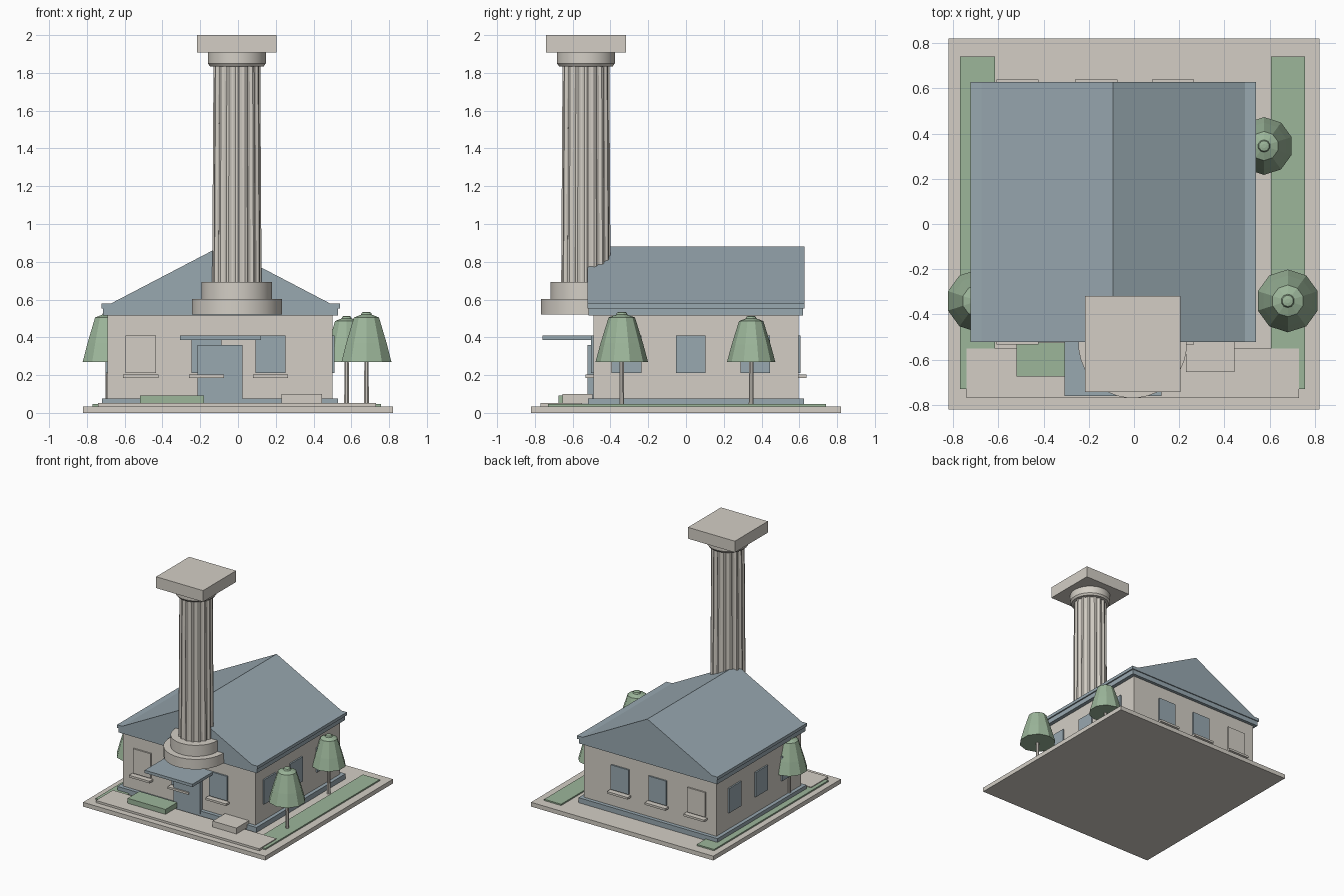
import bpy, bmesh, math

if "Cube" in bpy.data.objects:
    bpy.data.objects.remove(bpy.data.objects["Cube"])


def material(name, r, g, b):
    linear = [((c / 255 + 0.055) / 1.055) ** 2.4 for c in (r, g, b)] + [1]
    m = bpy.data.materials.new(name)
    m.use_nodes = True
    m.diffuse_color = linear
    m.node_tree.nodes["Principled BSDF"].inputs["Base Color"].default_value = linear
    return m


STONE = material("warm stone", 211, 206, 197)
SLATE = material("slate blue", 152, 168, 176)
LEAF = material("sage green", 156, 182, 154)


def finish(name, bm, mat, loc=(0, 0, 0)):
    bmesh.ops.recalc_face_normals(bm, faces=bm.faces)
    me = bpy.data.meshes.new(name)
    bm.to_mesh(me)
    bm.free()
    me.materials.append(mat)
    ob = bpy.data.objects.new(name, me)
    ob.location = loc
    bpy.context.collection.objects.link(ob)
    return ob


def box(name, mat, x, y, z):
    """Box from (min, max) ranges."""
    bm = bmesh.new()
    bmesh.ops.create_cube(bm, size=1)
    for v in bm.verts:
        v.co = [sum(r) / 2 + c * (r[1] - r[0]) for c, r in zip(v.co, (x, y, z))]
    return finish(name, bm, mat)


def loft(name, mat, loc, profile, sides, flute=0):
    """Closed stack of rings from (radius, height) pairs, optionally fluted."""
    bm = bmesh.new()
    rings = []
    for r, z in profile:
        ring = []
        for i in range(sides):
            a = math.tau * (i + 0.5) / sides
            rr = r - (flute if i % 4 in (1, 2) else 0)
            ring.append(bm.verts.new((rr * math.cos(a), rr * math.sin(a), z)))
        rings.append(ring)
    for lo, hi in zip(rings, rings[1:]):
        for i in range(sides):
            j = (i + 1) % sides
            bm.faces.new((lo[i], lo[j], hi[j], hi[i]))
    bm.faces.new(rings[0])
    bm.faces.new(rings[-1])
    return finish(name, bm, mat, loc)


def smooth(ob):
    bpy.ops.object.select_all(action="DESELECT")
    ob.select_set(True)
    bpy.context.view_layer.objects.active = ob
    bpy.ops.object.shade_smooth_by_angle(angle=math.radians(30))


# Grounds
box("ground_slab", STONE, (-.82, .82), (-.82, .82), (0, .035))
box("forecourt", STONE, (-.74, .73), (-.77, -.55), (.035, .052))
box("lawn_left", LEAF, (.605, .757), (-.73, .74), (.035, .046))
box("lawn_right", LEAF, (-.77, -.615), (-.73, .74), (.035, .046))
box("planter", LEAF, (-.52, -.18), (-.675, -.525), (.05, .092))
box("bench", STONE, (.23, .445), (-.655, -.495), (.05, .1))

# House body
box("plinth", SLATE, (-.72, .53), (-.52, .625), (.035, .076))
box("walls", STONE, (-.69, .5), (-.49, .595), (.05, .52))
box("eaves_lower", SLATE, (-.715, .53), (-.515, .62), (.515, .553))
box("eaves_upper", SLATE, (-.722, .54), (-.522, .628), (.553, .578))

# Gabled roof
bm = bmesh.new()
section = [(-.675, .578), (.49, .578), (-.092, .882)]
tri = bm.faces.new([bm.verts.new((x, -.522, z)) for x, z in section])
moved = bmesh.ops.extrude_face_region(bm, geom=[tri])["geom"]
bmesh.ops.translate(bm, vec=(0, 1.15, 0),
                    verts=[v for v in moved if isinstance(v, bmesh.types.BMVert)])
finish("roof", bm, SLATE)

# Windows on the front and back, with sills; the end one is blind
Z = (.21, .41)
for i, x in enumerate((-.515, -.167, .172)):
    for side, wall, d in (("front", -.49, -1), ("back", .595, 1)):
        mat = STONE if i == 0 else SLATE
        box(f"{side}_window_{i}", mat, (x - .08, x + .08),
            sorted((wall - .02 * d, wall + .012 * d)), Z)
        box(f"{side}_sill_{i}", STONE, (x - .093, x + .093),
            sorted((wall - .02 * d, wall + .043 * d)), (.185, .202))

# Windows on both flanks
for i, y in enumerate((-.315, .025, .367)):
    for side, wall, d in (("left", .5, 1), ("right", -.69, -1)):
        box(f"{side}_window_{i}", SLATE, sorted((wall - .02 * d, wall + .012 * d)),
            (y - .079, y + .079), Z)

# Entrance
box("door", SLATE, (-.215, .025), (-.522, -.47), (.05, .36))
box("door_canopy", SLATE, (-.307, .122), (-.76, -.48), (.387, .41))

# Tall column
AXIS = (-.006, -.53, 0)
smooth(loft("column_base", STONE, AXIS, [(.24, .52), (.24, .602)], 32))
smooth(loft("column_base_ring", STONE, AXIS, [(.188, .602), (.188, .692)], 32))
loft("column_shaft", STONE, AXIS, [(.131, .69), (.124, 1.835)], 64, flute=.01)
smooth(loft("column_capital", STONE, AXIS, [(.143, 1.835), (.154, 1.85), (.154, 1.91)], 32))
box("column_top_block", STONE, (-.217, .205), (-.742, -.318), (1.908, 2))

# Trees: (x, y, canopy scale)
for i, (x, y, s) in enumerate(((.68, -.34, 1), (.575, .345, .92), (-.69, -.34, 1))):
    loft(f"tree_trunk_{i}", STONE, (x, y, 0), [(.014, .035), (.012, .3)], 8)
    canopy = [(.139, 0), (.112, .1), (.07, .235), (.03, .25), (.025, .262), (.01, .265)]
    loft(f"tree_canopy_{i}", LEAF, (x, y, .27),
         [(r * s, z * s) for r, z in canopy], 10)
